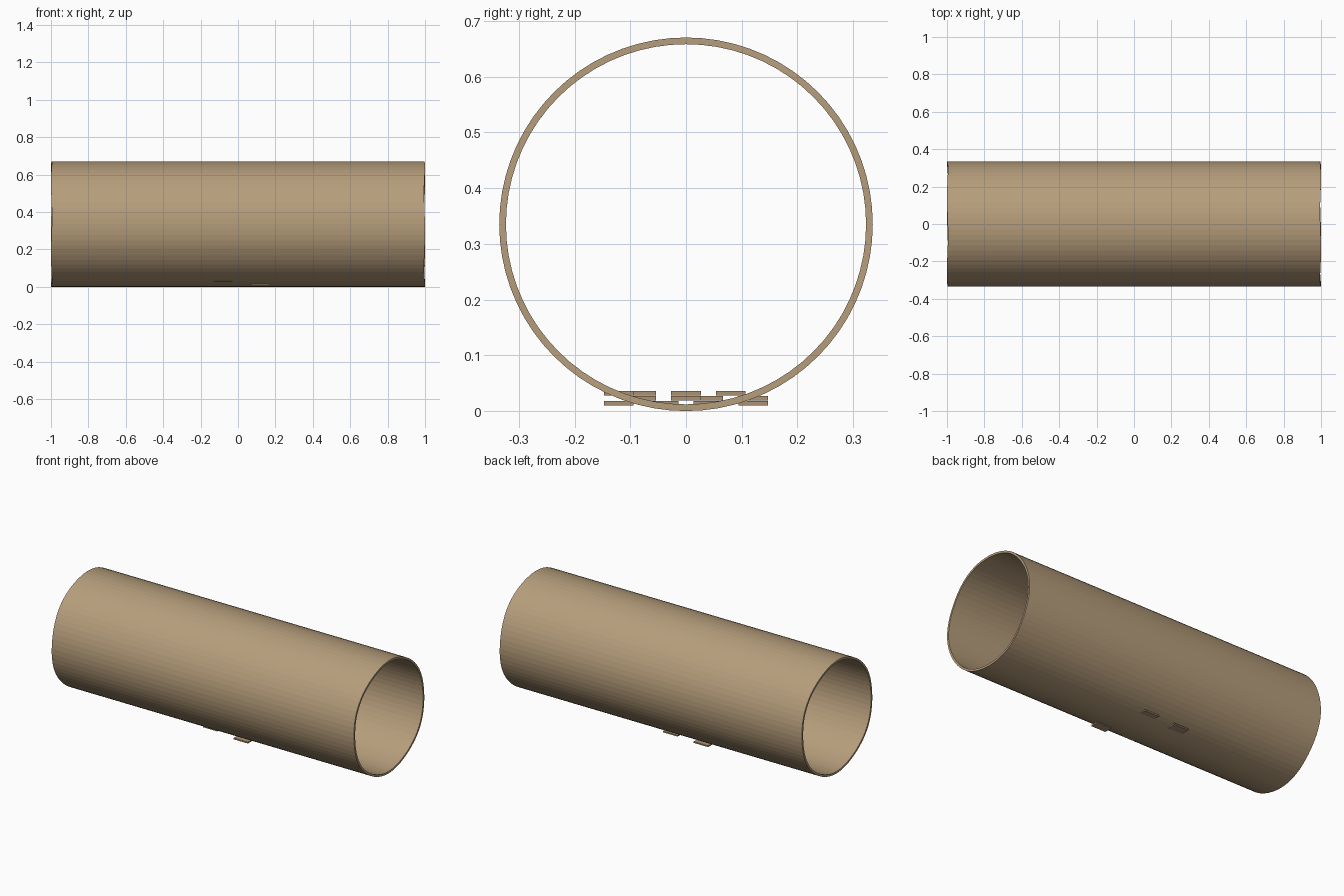
import bpy, bmesh
from math import sin, cos, pi

if "Cube" in bpy.data.objects:
    bpy.data.objects.remove(bpy.data.objects["Cube"])

R_OUT, R_IN, HALF, SIDES = 0.335, 0.323, 1.0, 72
PITCH = 0.0403


def material(name, rgb):
    m = bpy.data.materials.new(name)
    m.diffuse_color = (*rgb, 1)
    m.use_nodes = True
    m.node_tree.nodes["Principled BSDF"].inputs["Base Color"].default_value = m.diffuse_color
    return m


def add_object(name, bm, mat):
    bmesh.ops.recalc_face_normals(bm, faces=bm.faces)
    me = bpy.data.meshes.new(name)
    bm.to_mesh(me)
    bm.free()
    me.materials.append(mat)
    ob = bpy.data.objects.new(name, me)
    bpy.context.collection.objects.link(ob)
    return ob


card = material("card", (0.47, 0.34, 0.20))
chip = material("chip", (0.40, 0.29, 0.17))

# Open tube lying along x, with slightly uneven cut ends
bm = bmesh.new()
rings = []
for side, r in ((-1, R_OUT), (1, R_OUT), (1, R_IN), (-1, R_IN)):
    ring = []
    for i in range(SIDES):
        a = 2 * pi * i / SIDES
        x = side * (HALF - 0.0025 * (1 + sin(5 * a + side)))
        ring.append(bm.verts.new((x, r * cos(a), R_OUT + r * sin(a))))
    rings.append(ring)
for k in range(4):
    a, b = rings[k], rings[(k + 1) % 4]
    for i in range(SIDES):
        j = (i + 1) % SIDES
        bm.faces.new((a[i], a[j], b[j], b[i]))
add_object("tube", bm, card)

# Small flat chips scattered in three layers on the tube floor
for i in range(12):
    bm = bmesh.new()
    bmesh.ops.create_cube(bm, size=1)
    bmesh.ops.scale(bm, vec=(0.095, 0.053, 0.008), verts=bm.verts)
    ob = add_object(f"chip_{i + 1}", bm, chip)
    ob.location = (((7 * i) % 11 - 5) * PITCH,
                   ((4 * i + 6) % 7 - 3) * PITCH,
                   0.014 + (i % 3) * 0.009)
